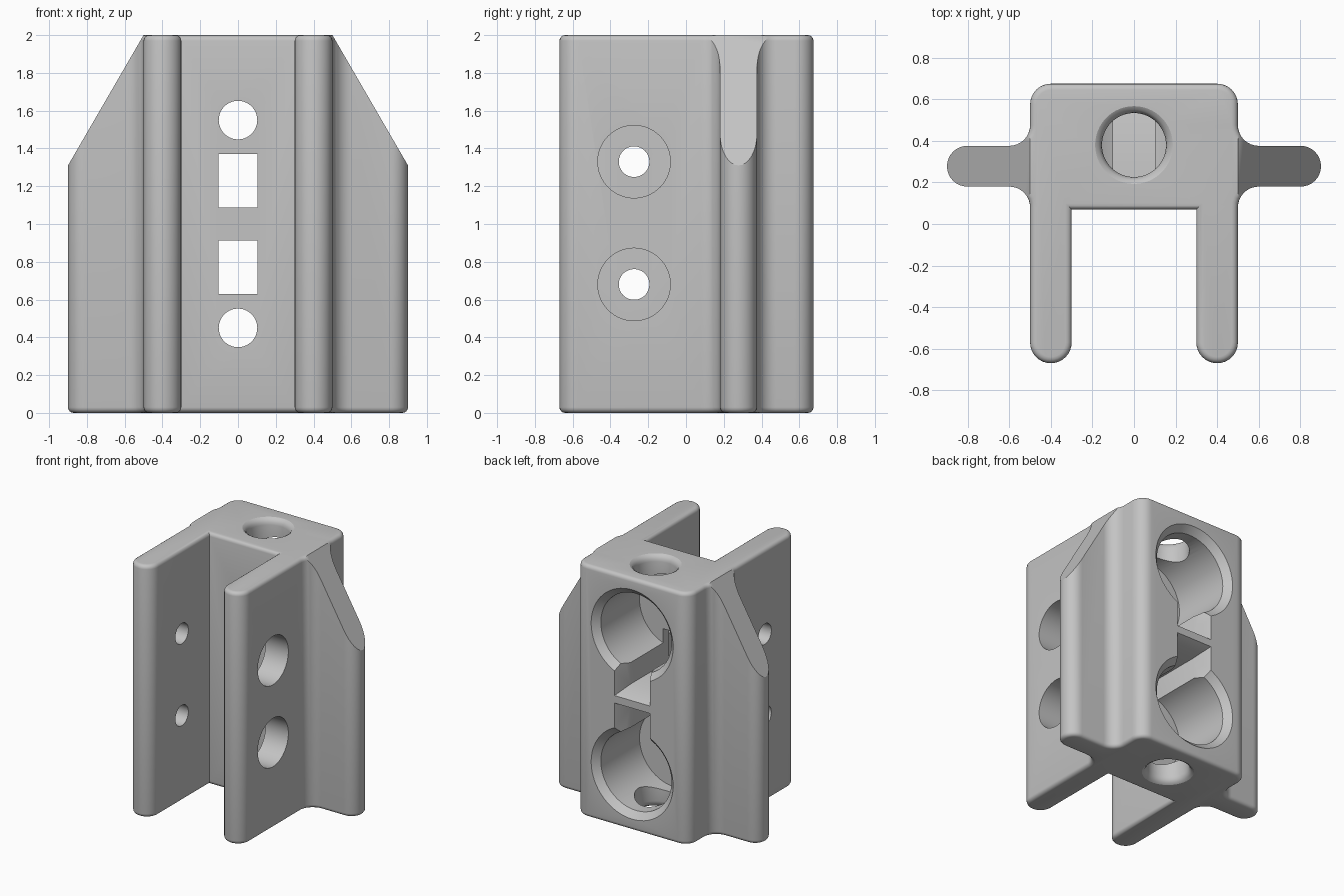
import bpy, bmesh, math
from mathutils import Vector

cube = bpy.data.objects.get("Cube")
if cube:
    bpy.data.objects.remove(cube)

grey = bpy.data.materials.new("plain grey")
grey.use_nodes = True
grey.diffuse_color = (0.55, 0.55, 0.55, 1)
grey.node_tree.nodes["Principled BSDF"].inputs["Base Color"].default_value = (0.55, 0.55, 0.55, 1)


def loft(name, rings, bevel=0):
    """Closed solid through matching rings of points, optionally rounding the end rims."""
    bm = bmesh.new()
    loops = [[bm.verts.new(p) for p in ring] for ring in rings]
    ends = [bm.faces.new(loops[0]), bm.faces.new(loops[-1])]
    n = len(loops[0])
    for a, b in zip(loops, loops[1:]):
        for i in range(n):
            j = (i + 1) % n
            bm.faces.new((a[i], a[j], b[j], b[i]))
    bmesh.ops.recalc_face_normals(bm, faces=bm.faces[:])
    if bevel:
        rims = [e for f in ends for e in f.edges]
        bmesh.ops.bevel(bm, geom=rims, offset=bevel, segments=4, profile=0.5, affect='EDGES')
    mesh = bpy.data.meshes.new(name)
    bm.to_mesh(mesh)
    bm.free()
    obj = bpy.data.objects.new(name, mesh)
    bpy.context.collection.objects.link(obj)
    mesh.materials.append(grey)
    return obj


def arc(cx, cy, r, start, end, steps=8):
    angles = [math.radians(start + (end - start) * i / steps) for i in range(steps + 1)]
    return [(cx + r * math.cos(a), cy + r * math.sin(a)) for a in angles]


def turned(name, axis, centre, profile, sides=64):
    """Round solid along an axis; profile holds (position, radius) pairs."""
    u, v = [i for i in range(3) if i != axis]
    rings = []
    for pos, r in profile:
        ring = []
        for a, b in arc(0, 0, r, 0, 360, sides)[:-1]:
            p = Vector(centre)
            p[axis] = pos
            p[u] += a
            p[v] += b
            ring.append(p)
        rings.append(ring)
    return loft(name, rings)


# Plan outline: slot corner, rounded wall end, filleted wing, rounded back corner
half = [(0.3, 0.07)]
half += arc(0.4, -0.57, 0.1, -180, 0, 16)
half += arc(0.6, 0.08, 0.1, 180, 90)
half += arc(0.802, 0.278, 0.098, -90, 90, 16)
half += arc(0.6, 0.476, 0.1, 270, 180)
half += arc(0.4, 0.575, 0.1, 0, 90)
outline = half + [(-x, y) for x, y in reversed(half)]
body = loft("bracket_body", [[(x, y, z) for x, y in outline] for z in (0, 2)], bevel=0.03)

cutters = []

# Sloping tops of the side wings
for s in (1, -1):
    wedge = [(0.5, 2), (0.9, 1.31), (1.016, 1.11), (1.2, 2.2), (0.384, 2.2)]
    cutters.append(loft("wing_cutter", [[(s * x, y, z) for x, z in wedge] for y in (-1, 1)]))

# Upper and lower openings mirror each other about mid height
for flip in (False, True):
    def height(z):
        return 2 - z if flip else z

    # Large blind bore from the back with chamfered mouth
    cutters.append(turned("bore_cutter", 1, (0, 0, height(1.55)),
                          [(0.14, 0.31), (0.625, 0.31), (0.7, 0.385)]))
    # Small round hole through the front wall
    cutters.append(turned("front_hole_cutter", 1, (0, 0, height(1.55)), [(0, 0.102), (0.3, 0.102)]))
    # Rectangular channel that flares at the back
    channel = [(0, 0.102, 1.087), (0.55, 0.102, 1.087), (0.7, 0.166, 1.018)]
    cutters.append(loft("channel_cutter", [
        [(-w, y, height(low)), (w, y, height(low)), (w, y, height(1.37)), (-w, y, height(1.37))]
        for y, w, low in channel]))
    # Vertical hole with rounded mouth
    mouth = [(2.02, 0.2), (2, 0.187), (1.99, 0.17), (1.97, 0.158), (1.95, 0.154), (1.55, 0.154)]
    cutters.append(turned("vertical_hole_cutter", 2, (0, 0.38, 0),
                          [(height(z), r) for z, r in mouth]))

# Wide access holes in the left wall, narrow screw holes in the right wall
for z in (0.68, 1.33):
    cutters.append(turned("access_hole_cutter", 0, (0, -0.275, z), [(0.2, 0.192), (0.6, 0.192)]))
    cutters.append(turned("screw_hole_cutter", 0, (0, -0.275, z), [(-0.6, 0.081), (-0.2, 0.081)]))

bpy.context.view_layer.objects.active = body
for cutter in cutters:
    cutter.hide_render = True
    mod = body.modifiers.new("cut", 'BOOLEAN')
    mod.operation = 'DIFFERENCE'
    mod.solver = 'EXACT'
    mod.object = cutter
    bpy.ops.object.modifier_apply(modifier=mod.name)
    bpy.data.objects.remove(cutter)

for obj in bpy.context.selected_objects:
    obj.select_set(False)
body.select_set(True)
bpy.ops.object.shade_smooth_by_angle(angle=math.radians(30))
